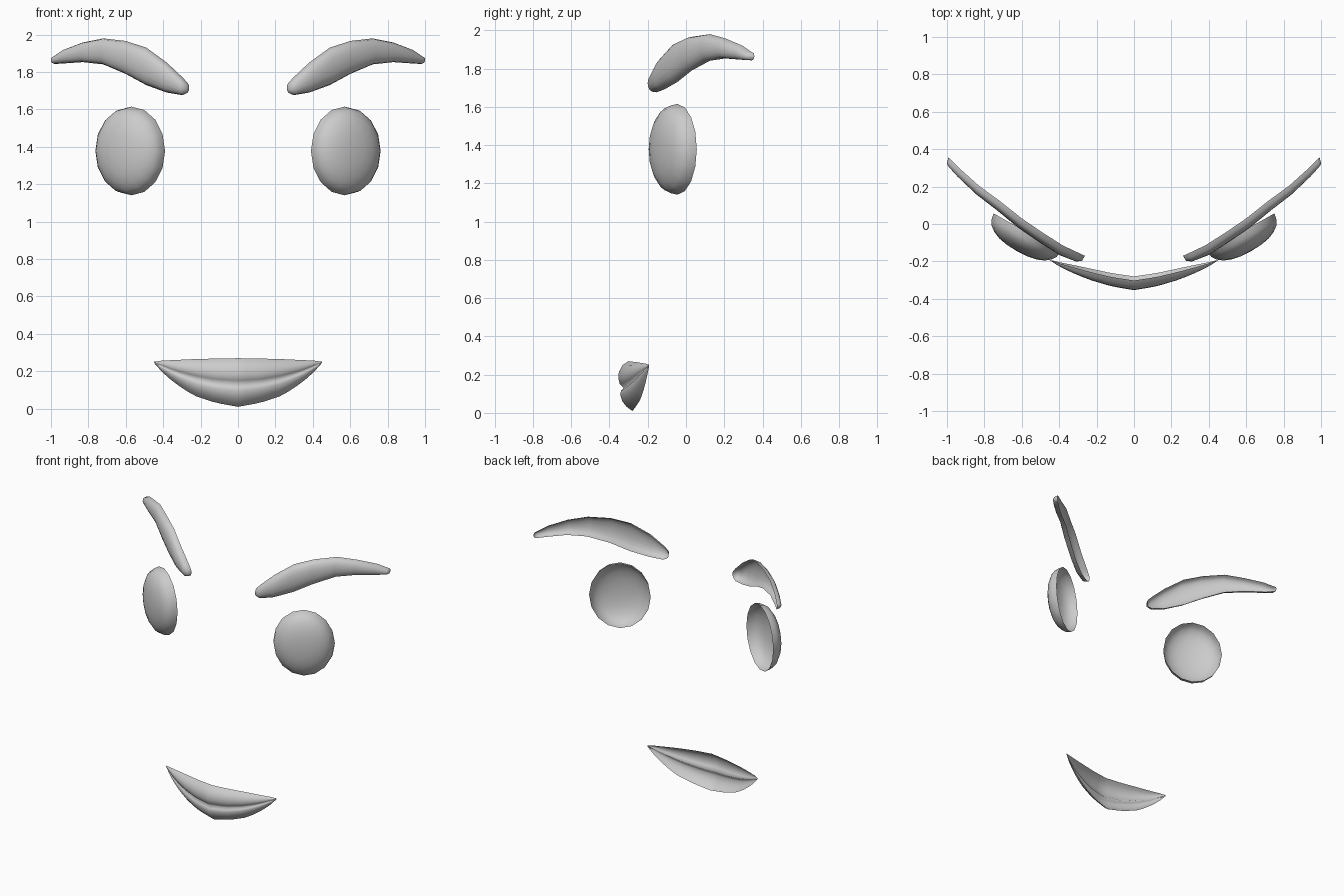
import bpy, bmesh, math
from mathutils import Vector

if "Cube" in bpy.data.objects:
    bpy.data.objects.remove(bpy.data.objects["Cube"])

grey = bpy.data.materials.new("plain_grey")
grey.diffuse_color = (0.6, 0.6, 0.6, 1)
grey.use_nodes = True
grey.node_tree.nodes["Principled BSDF"].inputs["Base Color"].default_value = grey.diffuse_color


def make_surface(name, rows, closed=False, mirror=False):
    """Skin rows of points into one smooth open shell."""
    bm = bmesh.new()
    grid = [[bm.verts.new(p) for p in row] for row in rows]
    for a, b in zip(grid, grid[1:]):
        n = len(a)
        for i in range(n if closed else n - 1):
            j = (i + 1) % n
            bm.faces.new((a[i], a[j], b[j], b[i]))
    bmesh.ops.remove_doubles(bm, verts=bm.verts, dist=0.0005)
    bmesh.ops.recalc_face_normals(bm, faces=bm.faces)
    if sum(f.normal.y * f.calc_area() for f in bm.faces) > 0:
        bmesh.ops.reverse_faces(bm, faces=bm.faces)
    for f in bm.faces:
        f.smooth = True
    mesh = bpy.data.meshes.new(name)
    bm.to_mesh(mesh)
    bm.free()
    mesh.materials.append(grey)
    ob = bpy.data.objects.new(name, mesh)
    bpy.context.collection.objects.link(ob)
    if mirror:
        ob.modifiers.new("mirror", 'MIRROR')
    return ob


def lerp_table(table, x):
    for (x0, *a), (x1, *b) in zip(table, table[1:]):
        if x <= x1:
            t = (x - x0) / (x1 - x0)
            return [p + (q - p) * t for p, q in zip(a, b)]
    return table[-1][1:]


# Eyes: shallow open domes turned outwards
center = Vector((0.57, -0.045, 1.378))
side = Vector((0.87, 0.49, 0))
out = Vector((0.49, -0.87, 0))
rows = []
for k in range(7):
    a = math.pi / 2 * k / 6
    r, d = math.cos(a) ** 0.85, 0.115 * math.sin(a) ** 0.85
    if k == 6:
        r = 0
    rows.append([center + side * 0.207 * r * math.cos(t) + out * d
                 + Vector((0, 0, 0.237 * r * math.sin(t)))
                 for t in (math.tau * i / 16 for i in range(16))])
make_surface("eyes", rows, closed=True, mirror=True)

# Eyebrows: curved strips bulging forward, open behind
# x, back y, lower z, upper z, bulge
brow = [(0.262, -0.168, 1.705, 1.728, 0.0),
        (0.268, -0.168, 1.69, 1.74, 0.03),
        (0.295, -0.155, 1.676, 1.77, 0.048),
        (0.38, -0.115, 1.69, 1.85, 0.055),
        (0.49, -0.045, 1.73, 1.93, 0.055),
        (0.60, 0.03, 1.79, 1.966, 0.055),
        (0.72, 0.125, 1.841, 1.98, 0.052),
        (0.83, 0.205, 1.853, 1.958, 0.048),
        (0.93, 0.295, 1.846, 1.92, 0.044),
        (0.98, 0.345, 1.843, 1.885, 0.04),
        (0.99, 0.355, 1.85, 1.88, 0.035),
        (0.992, 0.357, 1.862, 1.868, 0.0)]
rows = []
for x, y, lo, hi, bulge in brow:
    row = []
    for i in range(9):
        a = math.pi * i / 8
        b = bulge * math.sin(a) ** 0.7 if 0 < i < 8 else 0
        row.append((x + 0.3 * b, y - 0.95 * b, (lo + hi) / 2 - (hi - lo) / 2 * math.cos(a)))
    rows.append(row)
make_surface("eyebrows", rows, mirror=True)

# Mouth: two full lips meeting at a crease
# |x|, rear y, lower z, crease z, upper z, depth scale
lips = [(0.0, -0.28, 0.01, 0.130, 0.27, 1.0),
        (0.12, -0.263, 0.032, 0.138, 0.268, 0.95),
        (0.24, -0.237, 0.072, 0.163, 0.265, 0.82),
        (0.34, -0.216, 0.138, 0.196, 0.26, 0.55),
        (0.41, -0.202, 0.200, 0.228, 0.257, 0.25),
        (0.45, -0.192, 0.246, 0.248, 0.251, 0.03)]
# forward depth, height (-1 lower edge, 0 crease, 1 upper edge)
profile = [(0.0, -1), (0.03, -0.82), (0.053, -0.58), (0.064, -0.3), (0.06, -0.12), (0.045, 0),
           (0.066, 0.15), (0.074, 0.36), (0.071, 0.6), (0.052, 0.85), (0.022, 1)]
rows = []
for i in range(-10, 11):
    x = 0.45 * i / 10
    y, lo, mid, hi, s = lerp_table(lips, abs(x))
    rows.append([(x, y - d * s, mid + h * ((hi - mid) if h > 0 else (mid - lo)))
                 for d, h in profile])
make_surface("mouth", rows)
